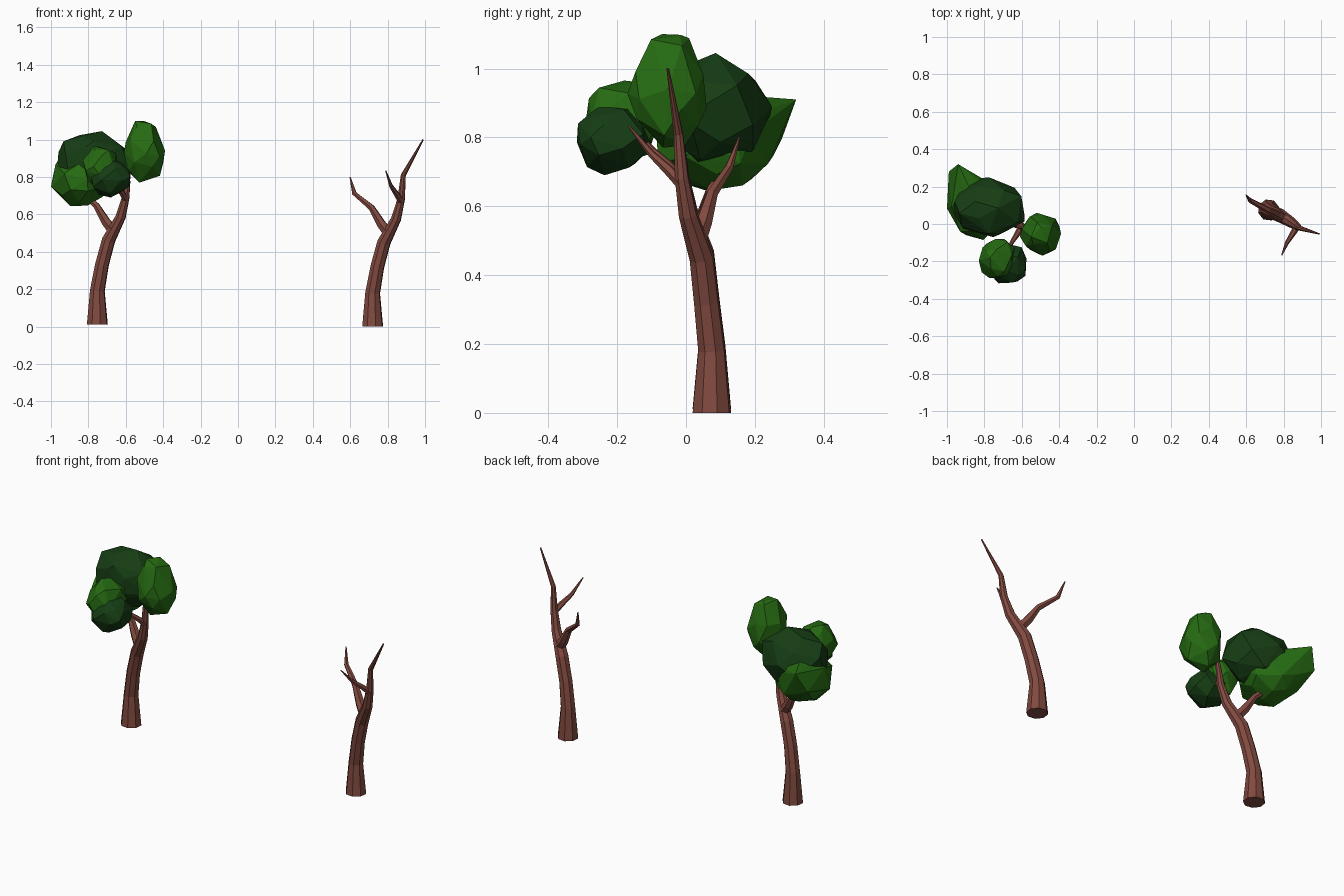
import bpy, bmesh, math, random
from mathutils import Vector

if "Cube" in bpy.data.objects:
    bpy.data.objects.remove(bpy.data.objects["Cube"])


def material(name, color):
    m = bpy.data.materials.new(name)
    m.diffuse_color = (*color, 1)
    m.use_nodes = True
    m.node_tree.nodes["Principled BSDF"].inputs["Base Color"].default_value = m.diffuse_color
    return m


BARK = material("bark", (0.22, 0.068, 0.05))
LIGHT = material("light_leaf", (0.019, 0.145, 0.006))
DARK = material("dark_leaf", (0.008, 0.047, 0.007))


def finish(bm, name, mat):
    bmesh.ops.recalc_face_normals(bm, faces=bm.faces[:])
    me = bpy.data.meshes.new(name)
    bm.to_mesh(me)
    bm.free()
    me.materials.append(mat)
    ob = bpy.data.objects.new(name, me)
    bpy.context.collection.objects.link(ob)
    return ob


def tube(bm, path, sides):
    """Tapered faceted limb through (x, y, z, radius) points."""
    pts = [Vector(p[:3]) for p in path]
    rings = []
    for i, p in enumerate(pts):
        t = Vector((0, 0, 0))
        if i > 0:
            t += (p - pts[i - 1]).normalized()
        if i < len(pts) - 1:
            t += (pts[i + 1] - p).normalized()
        t.normalize()
        v = Vector((0, 1, 0))
        v = (v - t * t.dot(v)).normalized()
        u = v.cross(t)
        ring = []
        for k in range(sides):
            a = math.tau * (k + 0.35) / sides
            ring.append(bm.verts.new(p + (u * math.cos(a) + v * math.sin(a)) * path[i][3]))
        rings.append(ring)
    for a, b in zip(rings, rings[1:]):
        for k in range(sides):
            n = (k + 1) % sides
            bm.faces.new((a[k], a[n], b[n], b[k]))
    bm.faces.new(rings[0][::-1])
    bm.faces.new(rings[-1])


TRUNK = [(.72, .075, 0, .058), (.72, .075, .18, .041), (.745, .06, .32, .038),
         (.78, .046, .45, .037), (.845, .006, .575, .028), (.872, -.012, .68, .021),
         (.884, -.022, .81, .014), (.99, -.053, 1.0, .004)]
BACK_BRANCH = [(.805, .03, .50, .03), (.765, .05, .55, .026), (.715, .075, .635, .018),
               (.622, .125, .712, .013), (.599, .155, .80, .003)]
FRONT_BRANCH = [(.873, -.012, .665, .018), (.85, -.05, .705, .016),
                (.818, -.1, .752, .011), (.79, -.166, .833, .003)]


# Bare wood, used for both trees
def wood(name, dx, dz):
    bm = bmesh.new()
    for path, sides in ((TRUNK, 8), (BACK_BRANCH, 6), (FRONT_BRANCH, 6)):
        tube(bm, path, sides)
    ob = finish(bm, name, BARK)
    ob.location = (dx, 0, dz)


wood("bare_tree", 0, 0)
wood("leafy_tree_trunk", -1.472, 0.012)


# Faceted leaf clump: convex hull of scattered points fitted to a box
def clump(name, lo, hi, mat, seed, count=26, extra=()):
    rng = random.Random(seed)
    pts = []
    for i in range(count):
        z = 1 - 2 * (i + 0.5) / count
        a = i * 2.39996 + seed
        r = math.sqrt(1 - z * z)
        p = Vector((r * math.cos(a), r * math.sin(a), z))
        p += Vector([rng.uniform(-.2, .2) for _ in range(3)])
        pts.append(p.normalized() * rng.uniform(.95, 1.08))
    mn = [min(p[k] for p in pts) for k in range(3)]
    mx = [max(p[k] for p in pts) for k in range(3)]
    bm = bmesh.new()
    for p in pts:
        bm.verts.new([lo[k] + (hi[k] - lo[k]) * (p[k] - mn[k]) / (mx[k] - mn[k])
                      for k in range(3)])
    for p in extra:
        bm.verts.new(p)
    bmesh.ops.convex_hull(bm, input=bm.verts[:])
    loose = [v for v in bm.verts if not v.link_faces]
    bmesh.ops.delete(bm, geom=loose, context='VERTS')
    finish(bm, name, mat)


# Foliage
clump("right_clump", (-.61, -.17, .77), (-.39, .06, 1.10), LIGHT, 1)
clump("front_dark_clump", (-.79, -.317, .69), (-.575, -.10, .895), DARK, 2)
clump("front_light_clump", (-.83, -.29, .73), (-.64, -.08, .965), LIGHT, 3)
clump("back_dark_clump", (-.97, -.07, .72), (-.585, .25, 1.045), DARK, 4, 30)
clump("back_light_clump", (-1.0, -.085, .645), (-.68, .26, .93), LIGHT, 5, 30,
      extra=[(-.94, .32, .91), (-.99, .28, .80)])
